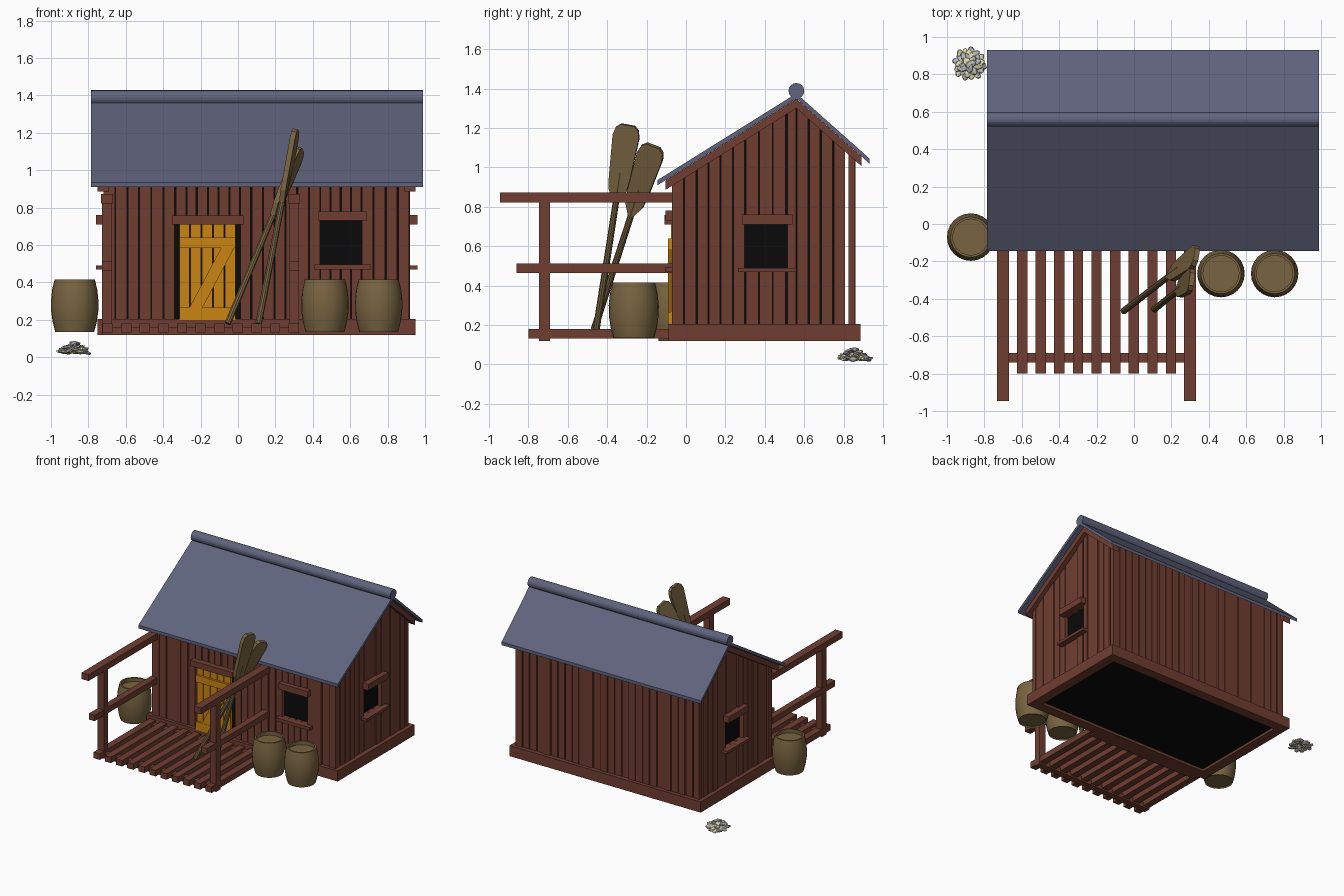
import bpy, bmesh, math, random
from mathutils import Vector, Matrix

if "Cube" in bpy.data.objects:
    bpy.data.objects.remove(bpy.data.objects["Cube"])
random.seed(4)

def mat(name, r, g, b):
    m = bpy.data.materials.new(name)
    m.diffuse_color = (r, g, b, 1)
    m.use_nodes = True
    m.node_tree.nodes["Principled BSDF"].inputs["Base Color"].default_value = m.diffuse_color
    return m

BROWN = mat("red brown wood", 0.162, 0.048, 0.031)
SLATE = mat("slate blue", 0.117, 0.127, 0.205)
OAK = mat("oak", 0.188, 0.127, 0.052)
GOLD = mat("golden door", 0.60, 0.23, 0.006)
BLACK = mat("dark interior", 0.003, 0.003, 0.003)
GREY = mat("shell grey", 0.50, 0.50, 0.52)
CREAM = mat("shell cream", 0.72, 0.68, 0.42)

def finish(name, bm, *mats):
    bmesh.ops.recalc_face_normals(bm, faces=bm.faces)
    me = bpy.data.meshes.new(name)
    bm.to_mesh(me)
    bm.free()
    for m in mats:
        me.materials.append(m)
    ob = bpy.data.objects.new(name, me)
    bpy.context.collection.objects.link(ob)
    return ob

def add_box(bm, x0, x1, y0, y1, z0, z1):
    m = Matrix.Translation(((x0 + x1) / 2, (y0 + y1) / 2, (z0 + z1) / 2))
    m = m @ Matrix.Diagonal((x1 - x0, y1 - y0, z1 - z0, 1))
    return bmesh.ops.create_cube(bm, size=1, matrix=m)["verts"]

def boxes(name, m, *dims):
    bm = bmesh.new()
    for d in dims:
        add_box(bm, *d)
    return finish(name, bm, m)

def add_prism(bm, pts, off):
    """Extrude a planar loop of points by a vector."""
    f = bm.faces.new([bm.verts.new(p) for p in pts])
    r = bmesh.ops.extrude_face_region(bm, geom=[f], use_keep_orig=True)
    bmesh.ops.translate(bm, vec=off, verts=[v for v in r["geom"] if isinstance(v, bmesh.types.BMVert)])

def prism_x(name, m, yz, x0, x1):
    bm = bmesh.new()
    add_prism(bm, [(x0, y, z) for y, z in yz], Vector((x1 - x0, 0, 0)))
    return finish(name, bm, m)

# Roof: uneven gable with ridge roll
def roof(y, drop=0.0):
    return min(0.935 + 0.624 * (y + 0.145), 1.375 - 0.89 * (y - 0.56)) - drop

def slope_band(y0, y1, d0, d1):
    return [(y0, roof(y0, d0)), (0.56, roof(0.56, d0)), (y1, roof(y1, d0)),
            (y1, roof(y1, d1)), (0.56, roof(0.56, d1)), (y0, roof(y0, d1))]

prism_x("roof", SLATE, slope_band(-0.145, 0.93, 0, 0.026), -0.785, 0.99)
bm = bmesh.new()
bmesh.ops.create_cone(bm, cap_ends=True, segments=16, radius1=0.04, radius2=0.04, depth=1.775,
                      matrix=Matrix.Translation((0.1025, 0.56, 1.388)) @ Matrix.Rotation(math.pi / 2, 4, 'Y'))
finish("ridge_roll", bm, SLATE)
for side, x0 in (("left", -0.75), ("right", 0.89)):
    prism_x(side + "_gable_beam", BROWN, slope_band(-0.105, 0.89, 0.027, 0.075), x0, x0 + 0.06)

# Dark interior body
prism_x("dark_interior", BLACK, [(-0.03, 0.14), (0.80, 0.14), (0.80, roof(0.80, 0.06)),
        (0.56, roof(0.56, 0.06)), (-0.03, roof(-0.03, 0.06))], -0.68, 0.88)

# Foundation beams
boxes("foundation", BROWN, (-0.75, 0.95, -0.09, -0.01, 0.12, 0.205), (-0.75, 0.95, 0.805, 0.885, 0.12, 0.205),
      (-0.75, -0.67, -0.01, 0.805, 0.12, 0.205), (0.87, 0.95, -0.01, 0.805, 0.12, 0.205))

# Plank walls; each run is (start, end, hole bottom, hole top)
def wall(name, runs, along_x, pos, out):
    bm = bmesh.new()
    for a, b, h0, h1 in runs:
        n = max(1, round((b - a) / 0.062))
        for i in range(n):
            u0 = a + (b - a) * i / n + random.uniform(0.001, 0.005)
            u1 = a + (b - a) * (i + 1) / n - random.uniform(0.001, 0.005)
            face = pos - out * random.uniform(0, 0.01)
            d0, d1 = sorted((face, pos - out * 0.035))
            for z0, z1 in ([(0.19, 2)] if h0 is None else [(0.19, h0), (h1, 2)]):
                if z1 - z0 < 0.02:
                    continue
                if along_x:
                    vs = add_box(bm, u0, u1, d0, d1, z0, z1)
                else:
                    vs = add_box(bm, d0, d1, u0, u1, z0, z1)
                for v in vs:
                    if v.co.z > 1.9:
                        v.co.z = roof(v.co.y, 0.028)
    finish(name, bm, BROWN)

wall("front_wall", [(-0.72, -0.335, None, None), (-0.335, 0.01, 0.19, 0.72), (0.01, 0.44, None, None),
     (0.44, 0.66, 0.495, 0.73), (0.66, 0.92, None, None)], True, -0.07, -1)
wall("back_wall", [(-0.72, 0.92, None, None)], True, 0.86, 1)
side_runs = [(-0.07, 0.30, None, None), (0.30, 0.51, 0.49, 0.71), (0.51, 0.56, None, None),
             (0.56, 0.81, None, None), (0.822, 0.86, None, None)]
wall("left_wall", side_runs, False, -0.72, -1)
wall("right_wall", side_runs, False, 0.92, 1)

# Window and door trim
boxes("front_window_trim", BROWN, (0.43, 0.69, -0.105, -0.06, 0.73, 0.78), (0.41, 0.71, -0.105, -0.06, 0.47, 0.495))
for side, x0 in (("left", -0.76), ("right", 0.91)):
    boxes(side + "_window_trim", BROWN, (x0, x0 + 0.05, 0.285, 0.54, 0.71, 0.76),
          (x0, x0 + 0.05, 0.265, 0.56, 0.468, 0.49))
boxes("door_lintel", BROWN, (-0.35, 0.03, -0.11, -0.06, 0.71, 0.757))

# Door planks with a Z brace
boxes("door_planks", GOLD, *[(-0.314 + i * 0.061, -0.258 + i * 0.061, -0.075, -0.05, 0.18, 0.71) for i in range(5)])
boxes("door_braces", GOLD, (-0.314, -0.014, -0.092, -0.075, 0.585, 0.64), (-0.314, -0.014, -0.092, -0.075, 0.2, 0.265))
bm = bmesh.new()
add_prism(bm, [(-0.26, -0.075, 0.265), (-0.19, -0.075, 0.265), (-0.02, -0.075, 0.585), (-0.09, -0.075, 0.585)],
          Vector((0, -0.016, 0)))
finish("door_diagonal", bm, GOLD)

# Porch deck and railings
boxes("porch_slats", BROWN, *[(-0.725 + i * 0.0995, -0.67 + i * 0.0995, -0.80, -0.08, 0.132, 0.18) for i in range(11)])
boxes("porch_joists", BROWN, (-0.70, 0.30, -0.74, -0.69, 0.12, 0.16), (-0.70, 0.30, -0.14, -0.09, 0.12, 0.16))
for side, x in (("left", -0.70), ("right", 0.30)):
    boxes(side + "_porch_railing", BROWN, (x - 0.032, x + 0.032, -0.945, -0.06, 0.822, 0.872),
          (x - 0.026, x + 0.026, -0.86, -0.06, 0.465, 0.512), (x - 0.027, x + 0.027, -0.745, -0.69, 0.12, 0.83))

# Barrels: lathed profile with sunken top
def barrel(name, x, y):
    prof = [(0, 0.145), (0.1, 0.145), (0.104, 0.135), (0.118, 0.19), (0.126, 0.245), (0.127, 0.30),
            (0.121, 0.36), (0.108, 0.415), (0.096, 0.415), (0.096, 0.385), (0, 0.385)]
    bm = bmesh.new()
    vs = [bm.verts.new((r, 0, z)) for r, z in prof]
    es = [bm.edges.new(p) for p in zip(vs, vs[1:])]
    bmesh.ops.spin(bm, geom=vs + es, cent=(0, 0, 0), axis=(0, 0, 1), angle=2 * math.pi, steps=24, use_merge=True)
    bmesh.ops.remove_doubles(bm, verts=bm.verts, dist=0.0005)
    ob = finish(name, bm, OAK)
    ob.location = (x, y, 0)
    bpy.context.view_layer.objects.active = ob
    ob.select_set(True)
    bpy.ops.object.shade_smooth_by_angle(angle=math.radians(35))
    ob.select_set(False)

barrel("left_barrel", -0.873, -0.07)
barrel("middle_barrel", 0.465, -0.265)
barrel("right_barrel", 0.752, -0.265)

# Oars leaning on the railing
def oar(name, foot, tip, across):
    foot, tip = Vector(foot), Vector(tip)
    d = (tip - foot).normalized()
    w = Vector(across)
    w = (w - d * w.dot(d)).normalized()
    n = d.cross(w)
    bm = bmesh.new()
    rot = Matrix((w, n, d)).transposed().to_4x4()
    length = (tip - foot).length - 0.25
    bmesh.ops.create_cone(bm, cap_ends=True, segments=10, radius1=0.018, radius2=0.016, depth=length,
                          matrix=Matrix.Translation(foot + d * length / 2) @ rot)
    half = [(0.40, 0.014), (0.34, 0.046), (0.28, 0.054), (0.06, 0.068), (0.02, 0.058), (0.0, 0.035)]
    loop = [tip - d * t + w * h for t, h in half] + [tip - d * t - w * h for t, h in reversed(half)]
    add_prism(bm, [p - n * 0.014 for p in loop], n * 0.028)
    finish(name, bm, OAK)

oar("long_oar", (0.11, -0.455, 0.18), (0.31, -0.295, 1.215), (0.15, 1, 0))
oar("short_oar", (-0.055, -0.465, 0.18), (0.335, -0.165, 1.11), (0.3, 1, 0))

# Heap of shells: tilted flat pointed wedges
bm = bmesh.new()
for i in range(36):
    a = i * 2.4
    r = 0.068 * math.sqrt((i + 0.5) / 36)
    c = Vector((-0.88 + r * math.cos(a), 0.855 + r * math.sin(a), 0.022 + 0.07 * (1 - r / 0.075) * random.uniform(0.4, 1)))
    m = (Matrix.Translation(c) @ Matrix.Rotation(a + random.uniform(-0.5, 0.5), 4, 'Z')
         @ Matrix.Rotation(random.uniform(-0.35, 0.35), 4, 'Y') @ Matrix.Rotation(random.uniform(-0.4, 0.4), 4, 'X')
         @ Matrix.Diagonal((0.036, 0.022, 0.011, 1)))
    vs = bmesh.ops.create_icosphere(bm, subdivisions=1, radius=1, matrix=m)["verts"]
    for f in {f for v in vs for f in v.link_faces}:
        f.material_index = i % 2
finish("shell_heap", bm, GREY, CREAM)
